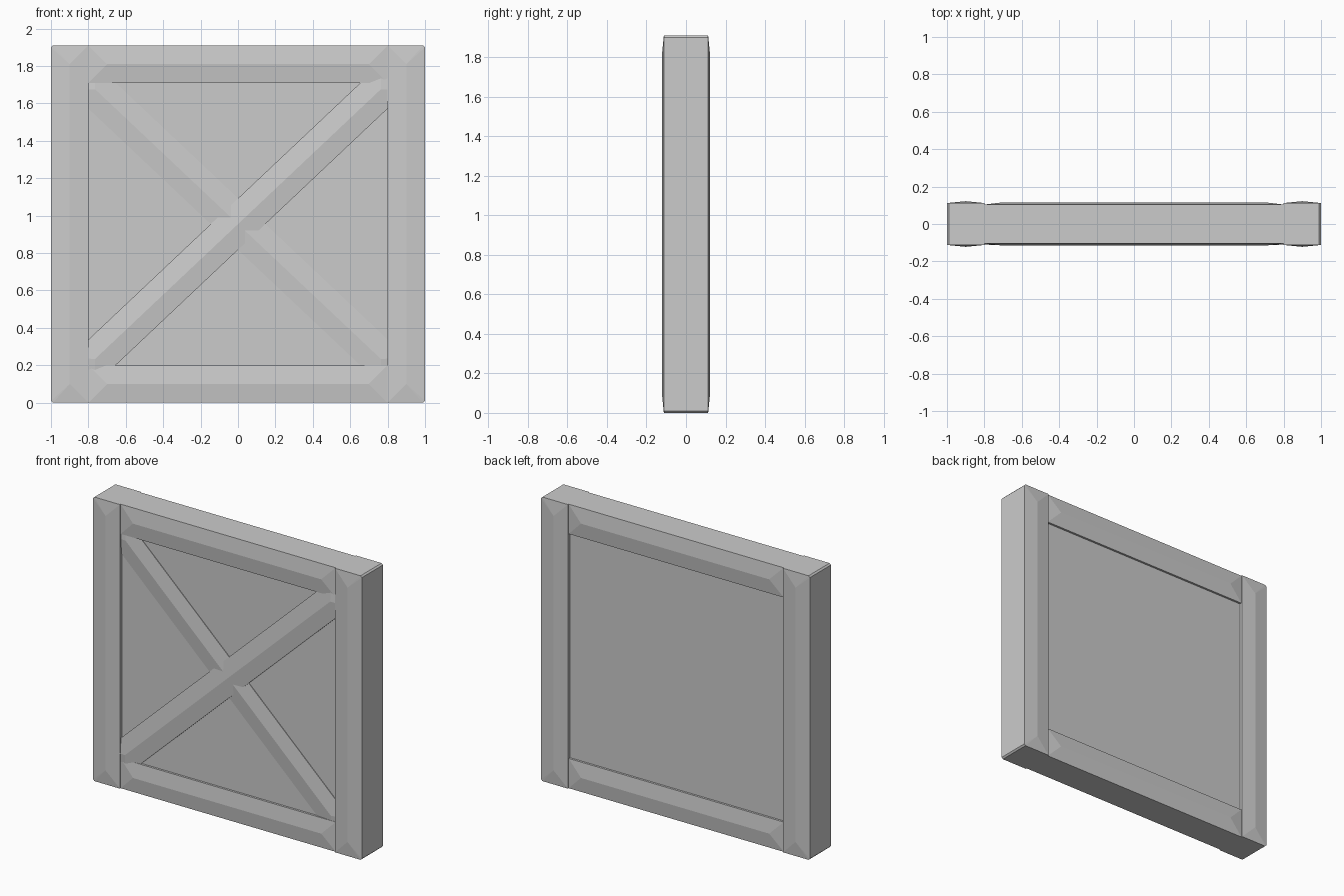
import bpy, bmesh, math
from mathutils import Matrix, Vector

if "Cube" in bpy.data.objects:
    bpy.data.objects.remove(bpy.data.objects["Cube"])

W, H = 2.0, 1.91      # overall width and height
BAR = 0.2             # frame bar width
CUT = 0.01            # small chamfer on the outer frame corners


def hull_object(name, points, matrix):
    """Convex solid from points, placed in world space."""
    bm = bmesh.new()
    for p in points:
        bm.verts.new(matrix @ Vector(p))
    bmesh.ops.convex_hull(bm, input=bm.verts[:])
    bmesh.ops.dissolve_limit(bm, angle_limit=math.radians(0.5),
                             verts=bm.verts[:], edges=bm.edges[:])
    bmesh.ops.recalc_face_normals(bm, faces=bm.faces[:])
    mesh = bpy.data.meshes.new(name)
    bm.to_mesh(mesh)
    bm.free()
    obj = bpy.data.objects.new(name, mesh)
    bpy.context.collection.objects.link(obj)
    return obj


def bar(name, length, edge, ridge, centre, angle=0.0, chamfer=False, back=True):
    """Bar along local x whose broad faces are shallow hipped ridges."""
    l, w = length / 2, BAR / 2
    outline = [(-l, -w), (l, -w)]
    if chamfer:
        outline += [(l, w - CUT), (l - CUT, w), (-l + CUT, w), (-l, w - CUT)]
    else:
        outline += [(l, w), (-l, w)]
    pts = []
    for s in (-1, 1):
        flat = s == 1 and not back
        pts += [(x, 0 if flat else s * edge, z) for x, z in outline]
        if not flat:
            pts += [(-l + w, s * ridge, 0), (l - w, s * ridge, 0)]
    place = (Matrix.Translation((centre[0], 0, centre[1]))
             @ Matrix.Rotation(-angle, 4, 'Y'))
    return hull_object(name, pts, place)


# Upright stiles, one side mirrored to the other
stiles = bar("side_stiles", H, 0.112, 0.122, (-W / 2 + BAR / 2, H / 2),
             math.pi / 2, chamfer=True)
stiles.modifiers.new("Mirror", 'MIRROR').use_axis = (True, False, False)

# Top and bottom rails between the stiles
for name, z in (("bottom_rail", BAR / 2), ("top_rail", H - BAR / 2)):
    bar(name, W - 2 * BAR, 0.104, 0.116, (0, z))

# Recessed centre panel
hx, hz, d = W / 2 - BAR + 0.02, H / 2 - BAR + 0.02, 0.09
hull_object("centre_panel",
            [(x, y, z) for x in (-hx, hx) for y in (-d, d) for z in (-hz, hz)],
            Matrix.Translation((0, 0, H / 2)))

# Crossed braces on the front only, one slightly proud of the other
tilt = math.atan2(H - 2 * BAR, W - 2 * BAR)
bar("rising_brace", 2.3, 0.1, 0.112, (0, H / 2), tilt, back=False)
bar("falling_brace", 2.3, 0.094, 0.106, (0, H / 2), -tilt, back=False)
